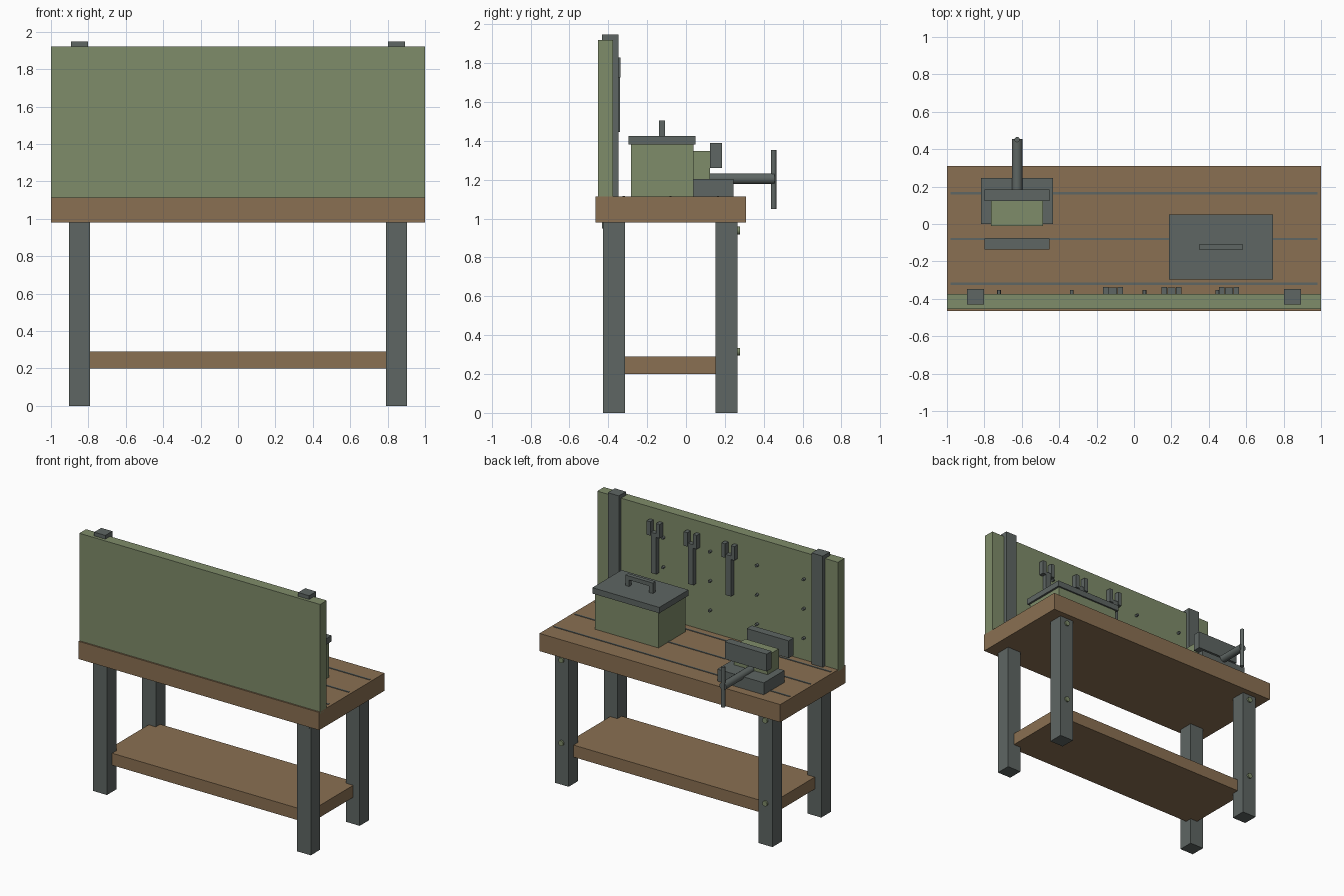
import bpy
import bmesh
from mathutils import Matrix, Vector

old = bpy.data.objects.get("Cube")
if old:
    bpy.data.objects.remove(old, do_unlink=True)


def material(name, rgb):
    mat = bpy.data.materials.new(name)
    mat.use_nodes = True
    color = (*rgb, 1.0)
    mat.diffuse_color = color
    mat.node_tree.nodes["Principled BSDF"].inputs["Base Color"].default_value = color
    return mat


GREEN = material("olive green paint", (0.212, 0.262, 0.144))
WOOD = material("brown wood", (0.254, 0.162, 0.084))
STEEL = material("dark steel", (0.112, 0.132, 0.125))


def finish(name, bm, mat):
    mesh = bpy.data.meshes.new(name)
    bm.to_mesh(mesh)
    bm.free()
    mesh.materials.append(mat)
    obj = bpy.data.objects.new(name, mesh)
    bpy.context.collection.objects.link(obj)
    return obj


def box(name, mat, x, y, z):
    """Box from (min, max) ranges on each axis."""
    bm = bmesh.new()
    bmesh.ops.create_cube(bm, size=1)
    for v in bm.verts:
        v.co = Vector([(a + b) / 2 + c * (b - a) for (a, b), c in zip((x, y, z), v.co)])
    return finish(name, bm, mat)


def rod(name, mat, start, end, radius, sides=12):
    """Cylinder between two points."""
    start, end = Vector(start), Vector(end)
    axis = end - start
    turn = axis.to_track_quat('Z', 'Y').to_matrix().to_4x4()
    bm = bmesh.new()
    bmesh.ops.create_cone(bm, cap_ends=True, segments=sides, radius1=radius, radius2=radius,
                          depth=axis.length, matrix=Matrix.Translation((start + end) / 2) @ turn)
    for f in bm.faces:
        f.smooth = len(f.verts) == 4
    for e in bm.edges:
        e.smooth = all(f.smooth for f in e.link_faces)
    return finish(name, bm, mat)


def span(center, half):
    return (center - half, center + half)


# Bench: top, inlaid strips, shelf
TOP = 1.113
box("bench_top", WOOD, (-1, 1), (-0.465, 0.31), (0.98, TOP))
for y in (-0.32, -0.08, 0.165):
    box("bench_top_strip", STEEL, (-0.98, 0.98), span(y, 0.006), (TOP - 0.004, TOP + 0.004))
box("lower_shelf", WOOD, span(0, 0.85), (-0.365, 0.205), (0.2, 0.29))

# Legs, bolts and board posts on both sides
for side, s in (("right", -1), ("left", 1)):
    x = s * 0.847
    for y in (-0.371, 0.209):
        box(side + "_leg", STEEL, span(x, 0.057), span(y, 0.056), (0, 0.98))
    for z in (0.315, 0.938):
        rod(side + "_leg_bolt", GREEN, (x, 0.255, z), (x, 0.277, z), 0.02)
    box(side + "_board_post", STEEL, span(x, 0.046), (-0.431, -0.347), (0.95, 1.948))

# Tool board with pegs
box("tool_board", GREEN, (-1, 1), (-0.454, -0.375), (1.1, 1.92))
for col in range(4):
    for row in range(3):
        x, z = -0.722 + col * 0.389, 1.28 + row * 0.221
        rod("board_peg", STEEL, (x, -0.38, z), (x, -0.353, z), 0.01, 8)

# Hanging forked tools
for x in (-0.113, 0.2, 0.508):
    box("tool_shank", STEEL, span(x, 0.022), (-0.38, -0.34), (1.445, 1.75))
    for s in (-1, 1):
        box("tool_prong", STEEL, span(x + s * 0.039, 0.015), (-0.38, -0.336), (1.725, 1.83))

# Toolbox
BX, BY = 0.465, -0.123
box("toolbox_body", GREEN, span(BX, 0.263), span(BY, 0.161), (TOP, 1.382))
box("toolbox_lid", STEEL, span(BX, 0.278), span(BY, 0.173), (1.382, 1.426))
box("toolbox_handle", STEEL, span(BX, 0.114), span(BY, 0.016), (1.475, 1.505))
for s in (-1, 1):
    box("toolbox_handle_post", STEEL, span(BX + s * 0.099, 0.015), span(BY, 0.015), (1.426, 1.48))

# Vise
VX = -0.625
box("vise_base", STEEL, span(VX, 0.193), (0, 0.245), (TOP, 1.203))
box("vise_body", GREEN, span(VX, 0.139), (-0.01, 0.123), (1.203, 1.347))
for name, y in (("vise_front_jaw", 0.154), ("vise_back_jaw", -0.107)):
    box(name, STEEL, span(VX, 0.174), span(y, 0.03), (1.26, 1.39))
rod("vise_screw", STEEL, (VX, 0.1, 1.205), (VX, 0.455, 1.205), 0.028, 16)
rod("vise_handle", STEEL, (VX, 0.451, 1.05), (VX, 0.451, 1.352), 0.0145)
